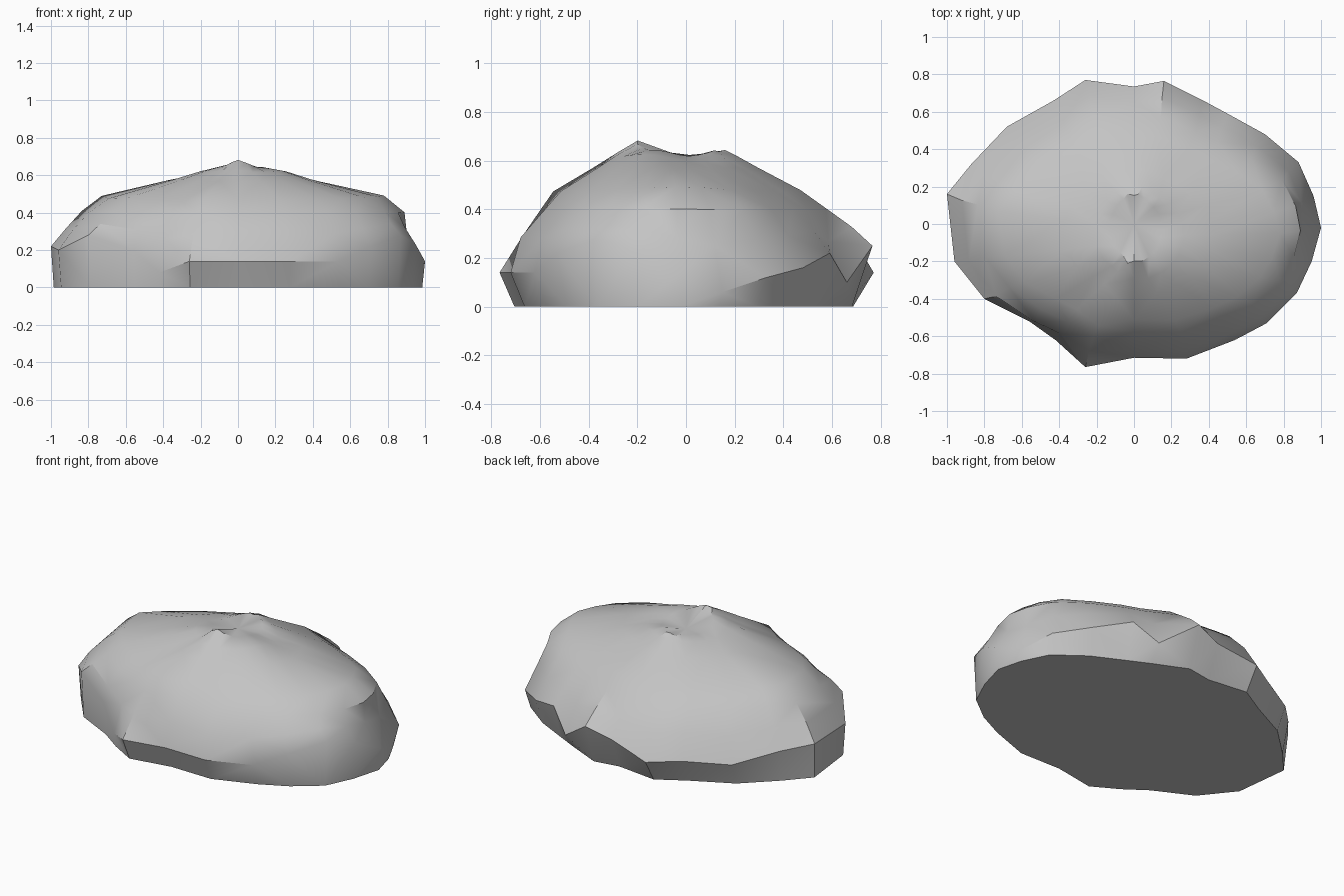
import bpy
import bmesh
import math
from mathutils import Vector

default_cube = bpy.data.objects.get("Cube")
if default_cube:
    bpy.data.objects.remove(default_cube, do_unlink=True)


def make_material(name, colour):
    material = bpy.data.materials.new(name)
    material.use_nodes = True
    material.diffuse_color = colour
    material.node_tree.nodes["Principled BSDF"].inputs["Base Color"].default_value = colour
    return material


# Widest contour of the boulder, counter-clockwise from its left side
CONTOUR = [
    (1, -.02, .14), (.96, .15, .06), (.88, .33, .12), (.7, .48, .16),
    (.5, .59, .22), (.37, .66, .1), (.16, .765, .25), (0, .735, .2),
    (-.26, .77, .14), (-.43, .66, .15), (-.68, .52, .14), (-.87, .32, .2),
    (-1, .16, .22), (-.96, -.2, .2), (-.8, -.4, .28), (-.56, -.52, .2),
    (-.42, -.62, .08), (-.26, -.765, .14), (0, -.715, .14), (.28, -.72, .14),
    (.54, -.62, .14), (.71, -.53, .22), (.87, -.37, .28), (.95, -.2, .23),
]

# Upper layers: height, then reach to the right, left, front and back
LAYERS = [
    (.3, .92, .94, .72, .68),
    (.4, .83, .9, .615, .575),
    (.475, .72, .78, .545, .47),
    (.57, .38, .43, .385, .29),
    (.62, .21, .27, .305, .2),
    (.64, .13, .15, .21, .16),
]
HOLLOW = Vector((0, 0, .61))


def base_point(x, y):
    """The foot is undercut along the middle of the front and the back."""
    if y > 0:
        tuck = .89
    else:
        tuck = .92 if -.4 < x < .8 else .99
    return Vector((x * .985, y * tuck, 0))


def layer_points(height, right, left, front, back, follow):
    """Shrink the contour to a layer, keeping some of its unevenness."""
    middle = (back - front) / 2
    depth = (back + front) / 2
    for x, y, z in CONTOUR:
        reach = left if x > 0 else right
        yield Vector((x * reach, middle + y / .765 * depth,
                      height + follow * (z - .18)))


def nudge(points, centre, radius, shift):
    """Push nearby points to form a worn bump or dent."""
    for vert in points:
        distance = (vert.co - Vector(centre)).length
        if distance < radius:
            vert.co += Vector(shift) * (1 - distance / radius)


# Boulder: stacked uneven layers, closed by a flat base and a shallow hollow
bm = bmesh.new()
rings = [[bm.verts.new(base_point(x, y)) for x, y, z in CONTOUR]]
rings.append([bm.verts.new(point) for point in CONTOUR])
for index, layer in enumerate(LAYERS):
    follow = .4 if index == 0 else .05
    rings.append([bm.verts.new(p) for p in layer_points(*layer, follow)])

count = len(CONTOUR)
for lower, upper in zip(rings, rings[1:]):
    for i in range(count):
        j = (i + 1) % count
        bm.faces.new((lower[i], lower[j], upper[j], upper[i]))
bm.faces.new(reversed(rings[0]))
hollow = bm.verts.new(HOLLOW)
for i in range(count):
    bm.faces.new((rings[-1][i], rings[-1][(i + 1) % count], hollow))

# Worn peak, shoulders and dents
upper_points = [v for ring in rings[2:] for v in ring]
nudge(upper_points, (0, -.2, .64), .12, (0, 0, .045))
nudge(upper_points, (.2, .02, .63), .16, (0, 0, -.025))
nudge(upper_points, (-.16, .02, .63), .14, (0, 0, -.025))
nudge(upper_points, (.7, 0, .48), .25, (0, 0, .03))
nudge(upper_points, (-.72, .1, .46), .25, (-.01, 0, .015))
nudge(upper_points, (-.25, -.71, .3), .22, (0, .05, 0))
nudge(upper_points, (-.48, -.44, .38), .25, (-.03, -.04, 0))
nudge(upper_points, (.93, 0, .29), .15, (-.05, 0, 0))

bmesh.ops.triangulate(bm, faces=[f for f in bm.faces if len(f.verts) == 4])
bmesh.ops.recalc_face_normals(bm, faces=bm.faces)

mesh = bpy.data.meshes.new("boulder")
bm.to_mesh(mesh)
bm.free()
boulder = bpy.data.objects.new("boulder", mesh)
bpy.context.collection.objects.link(boulder)
mesh.materials.append(make_material("stone grey", (.55, .55, .55, 1)))

# Smooth worn surface with sharp breaks
bpy.ops.object.select_all(action='DESELECT')
boulder.select_set(True)
bpy.context.view_layer.objects.active = boulder
bpy.ops.object.shade_smooth_by_angle(angle=math.radians(35))
